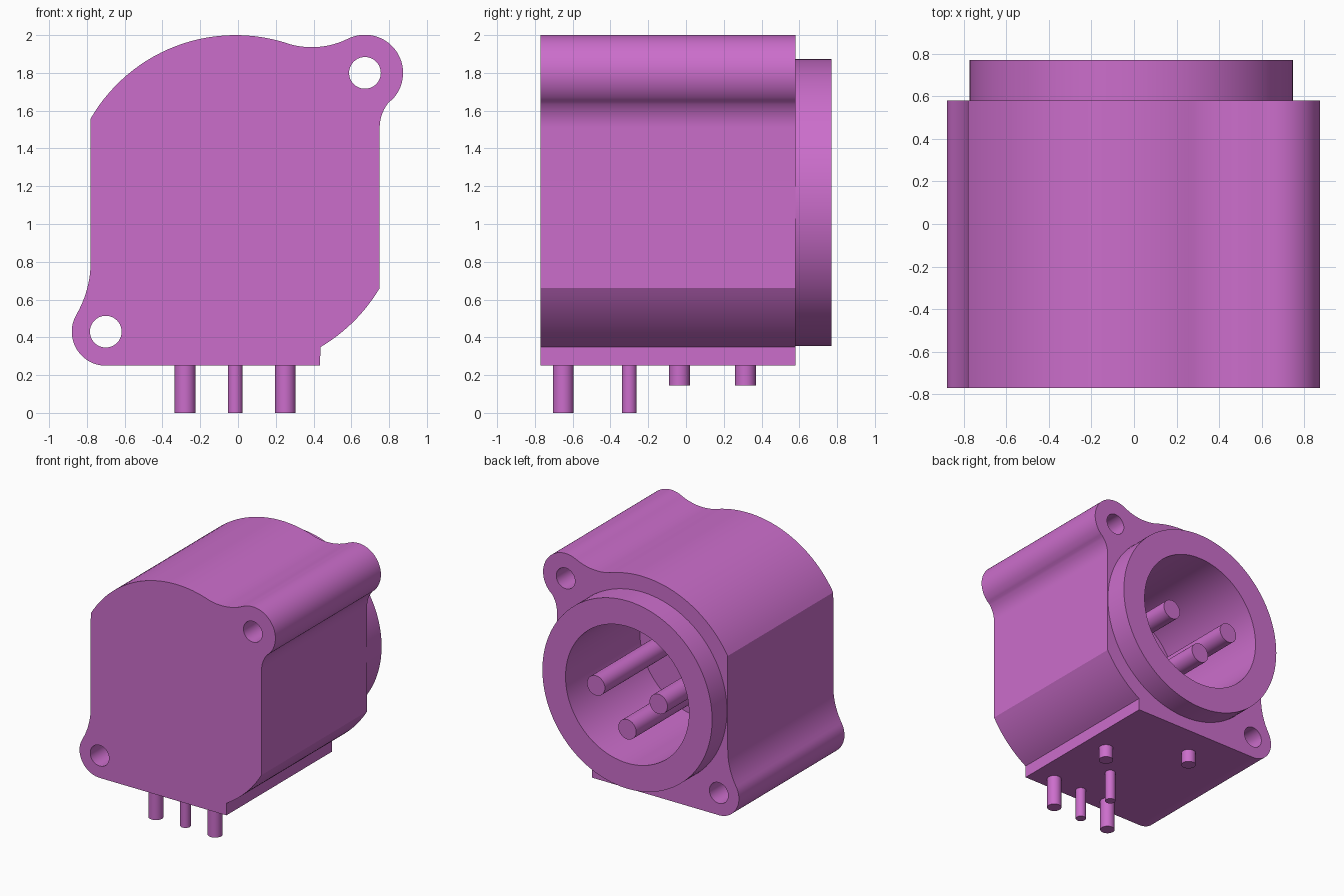
import bpy, bmesh, math
from mathutils import Matrix

cube = bpy.data.objects.get("Cube")
if cube:
    bpy.data.objects.remove(cube, do_unlink=True)

# One colour for everything
COLOUR = (0.60, 0.155, 0.60, 1.0)
mat = bpy.data.materials.new("orchid_plastic")
mat.use_nodes = True
mat.diffuse_color = COLOUR
mat.node_tree.nodes["Principled BSDF"].inputs["Base Color"].default_value = COLOUR

BACK, FRONT, TIP = 0.58, -0.77, 0.77      # body back, body front, collar end (y)
CX, CZ = -0.013, 1.113                    # centre of the round socket
FLOOR = -0.18                             # bottom of the socket (y)
EARS = [(0.672, 1.80), (-0.70, 0.43)]     # screw hole centres


def finish(bm, name):
    bmesh.ops.recalc_face_normals(bm, faces=bm.faces)
    mesh = bpy.data.meshes.new(name)
    bm.to_mesh(mesh)
    bm.free()
    mesh.materials.append(mat)
    obj = bpy.data.objects.new(name, mesh)
    bpy.context.collection.objects.link(obj)
    return obj


def cylinder(name, radius, start, end, sides=32):
    """Solid cylinder between two points on one axis."""
    bm = bmesh.new()
    axis = [b - a for a, b in zip(start, end)]
    length = max(abs(a) for a in axis)
    turn = Matrix.Rotation(math.pi / 2, 4, 'X') if abs(axis[1]) == length else Matrix()
    mid = [(a + b) / 2 for a, b in zip(start, end)]
    bmesh.ops.create_cone(bm, cap_ends=True, segments=sides, radius1=radius,
                          radius2=radius, depth=length,
                          matrix=Matrix.Translation(mid) @ turn)
    return finish(bm, name)


def arc(cx, cz, r, a0, a1, n):
    """Points on an arc, angles in degrees."""
    angles = [math.radians(a0 + (a1 - a0) * i / n) for i in range(n + 1)]
    return [(cx + r * math.cos(a), cz + r * math.sin(a)) for a in angles]


def activate(obj):
    bpy.ops.object.select_all(action='DESELECT')
    obj.select_set(True)
    bpy.context.view_layer.objects.active = obj


def cut(obj, cutter):
    mod = obj.modifiers.new("cut", 'BOOLEAN')
    mod.operation = 'DIFFERENCE'
    mod.solver = 'EXACT'
    mod.object = cutter
    activate(obj)
    bpy.ops.object.modifier_apply(modifier=mod.name)


# Housing outline, clockwise from the upper left corner
outline = arc(CX, CZ, 0.887, 149.8, 72.2, 28)            # domed top
outline += arc(0.39, 2.371, 0.435, 252.2, 296, 12)[1:-1] # dip beside the upper ear
outline += arc(*EARS[0], 0.202, 116, -45, 28)            # upper ear
outline += arc(0.96, 1.51, 0.21, 135, 180, 10)[1:]       # fillet into the right wall
outline += arc(CX, CZ, 0.887, -30.7, -59.6, 12)          # lower right curve
outline += [(0.435, 0.25)]                               # flat base
outline += arc(*EARS[1], 0.18, 270, 149.8, 22)           # lower ear
outline += arc(-1.3345, 0.80, 0.5545, -30.2, 0, 10)[1:]  # fillet into the left wall

bm = bmesh.new()
face = bm.faces.new([bm.verts.new((x, FRONT, z)) for x, z in outline])
side = bmesh.ops.extrude_face_region(bm, geom=[face], use_keep_orig=True)
moved = [g for g in side["geom"] if isinstance(g, bmesh.types.BMVert)]
bmesh.ops.translate(bm, vec=(0, BACK - FRONT, 0), verts=moved)
housing = finish(bm, "housing")

# Round collar at the back
collar = cylinder("collar", 0.76, (CX, BACK, CZ), (CX, TIP, CZ), 96)

# Socket opening and screw holes
socket_cutter = cylinder("socket_cutter", 0.553, (CX, FLOOR, CZ), (CX, 1.0, CZ), 96)
socket_cutter.hide_render = True
cut(housing, socket_cutter)
cut(collar, socket_cutter)
cutters = [socket_cutter]
for x, z in EARS:
    hole = cylinder("hole_cutter", 0.084, (x, -1, z), (x, 1, z), 40)
    hole.hide_render = True
    cut(housing, hole)
    cutters.append(hole)
for c in cutters:
    bpy.data.objects.remove(c, do_unlink=True)

parts = [housing, collar]

# Contact pins inside the socket
for name, dx, dz in [("left", 0.28, 0), ("right", -0.28, 0), ("lower", 0, -0.28)]:
    parts.append(cylinder(name + "_contact_pin", 0.08,
                          (CX + dx, FLOOR - 0.02, CZ + dz), (CX + dx, TIP, CZ + dz)))

# Solder legs and locating pegs under the base: x, y, radius, lowest z
LEGS = [("left_leg", 0.25, -0.65, 0.055, 0),
        ("right_leg", -0.28, -0.65, 0.055, 0),
        ("middle_front_leg", -0.015, -0.65, 0.039, 0),
        ("middle_rear_leg", -0.015, -0.30, 0.039, 0),
        ("left_peg", 0.25, -0.035, 0.055, 0.145),
        ("right_peg", -0.28, 0.315, 0.055, 0.145)]
for name, x, y, r, z in LEGS:
    parts.append(cylinder(name, r, (x, y, z), (x, y, 0.26)))

for p in parts:
    activate(p)
    bpy.ops.object.shade_smooth_by_angle(angle=math.radians(25))
